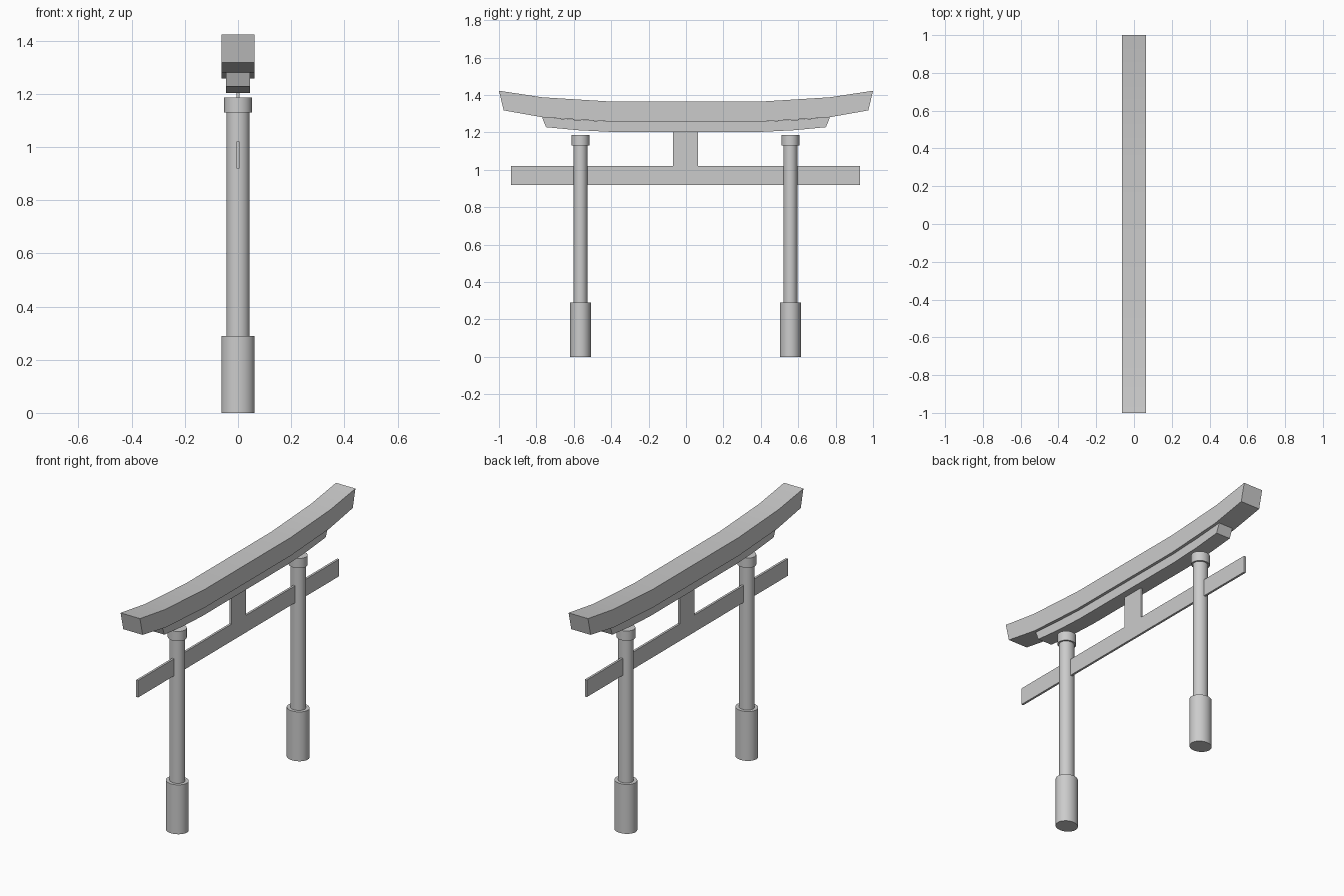
import bpy, bmesh, math

cube = bpy.data.objects.get("Cube")
if cube:
    bpy.data.objects.remove(cube, do_unlink=True)

# One plain grey for the whole gate
grey = bpy.data.materials.new("stone_grey")
grey.use_nodes = True
grey.diffuse_color = (0.6, 0.6, 0.6, 1)
grey.node_tree.nodes["Principled BSDF"].inputs["Base Color"].default_value = (0.6, 0.6, 0.6, 1)

OFFSET = -0.003  # posts and tie beam sit slightly off the roof's centre


def finish(obj):
    obj.data.materials.clear()
    obj.data.materials.append(grey)
    bpy.ops.object.select_all(action='DESELECT')
    obj.select_set(True)
    bpy.context.view_layer.objects.active = obj
    bpy.ops.object.shade_smooth_by_angle(angle=math.radians(30))


def cylinder(name, y, z0, z1, rx, ry):
    bpy.ops.mesh.primitive_cylinder_add(vertices=32, radius=1, depth=1, location=(0, y, (z0 + z1) / 2))
    obj = bpy.context.object
    obj.name = name
    obj.scale = (rx, ry, z1 - z0)
    bpy.ops.object.transform_apply(location=False, rotation=False, scale=True)
    finish(obj)


def box(name, size, y, z):
    bpy.ops.mesh.primitive_cube_add(size=1, location=(0, y, z))
    obj = bpy.context.object
    obj.name = name
    obj.scale = size
    bpy.ops.object.transform_apply(location=False, rotation=False, scale=True)
    finish(obj)


def curved_beam(name, half_width, top, bottom):
    """Mirror half profiles of (y, z) along y and sweep them across x."""
    def full(half):
        return [(-y, z) for y, z in reversed(half)] + half
    bm = bmesh.new()
    rings = []
    for (yt, zt), (yb, zb) in zip(full(top), full(bottom)):
        corners = [(-half_width, yb, zb), (half_width, yb, zb),
                   (half_width, yt, zt), (-half_width, yt, zt)]
        rings.append([bm.verts.new(c) for c in corners])
    for a, b in zip(rings, rings[1:]):
        for i in range(4):
            j = (i + 1) % 4
            bm.faces.new((a[i], a[j], b[j], b[i]))
    bm.faces.new(rings[0])
    bm.faces.new(rings[-1])
    bmesh.ops.recalc_face_normals(bm, faces=bm.faces)
    mesh = bpy.data.meshes.new(name)
    bm.to_mesh(mesh)
    bm.free()
    obj = bpy.data.objects.new(name, mesh)
    bpy.context.collection.objects.link(obj)
    finish(obj)


# Upswept top beam and the narrower beam beneath it
curved_beam("top_beam", 0.063,
            [(0.4, 1.365), (0.77, 1.388), (1.0, 1.423)],
            [(0.4, 1.258), (0.76, 1.28), (0.975, 1.318)])
curved_beam("under_beam", 0.046,
            [(0.4, 1.258), (0.6, 1.268), (0.77, 1.281)],
            [(0.4, 1.203), (0.58, 1.212), (0.748, 1.228)])

# Posts with base sleeves and collars
for side, y in (("back", 0.561), ("front", -0.561)):
    y += OFFSET
    cylinder(side + "_base", y, 0, 0.29, 0.063, 0.056)
    cylinder(side + "_post", y, 0.28, 1.16, 0.043, 0.038)
    cylinder(side + "_collar", y, 1.13, 1.187, 0.052, 0.048)

# Thin tie beam and central strut
box("tie_beam", (0.013, 1.866, 0.1), OFFSET, 0.97)
box("centre_strut", (0.013, 0.135, 0.19), OFFSET, 1.11)
